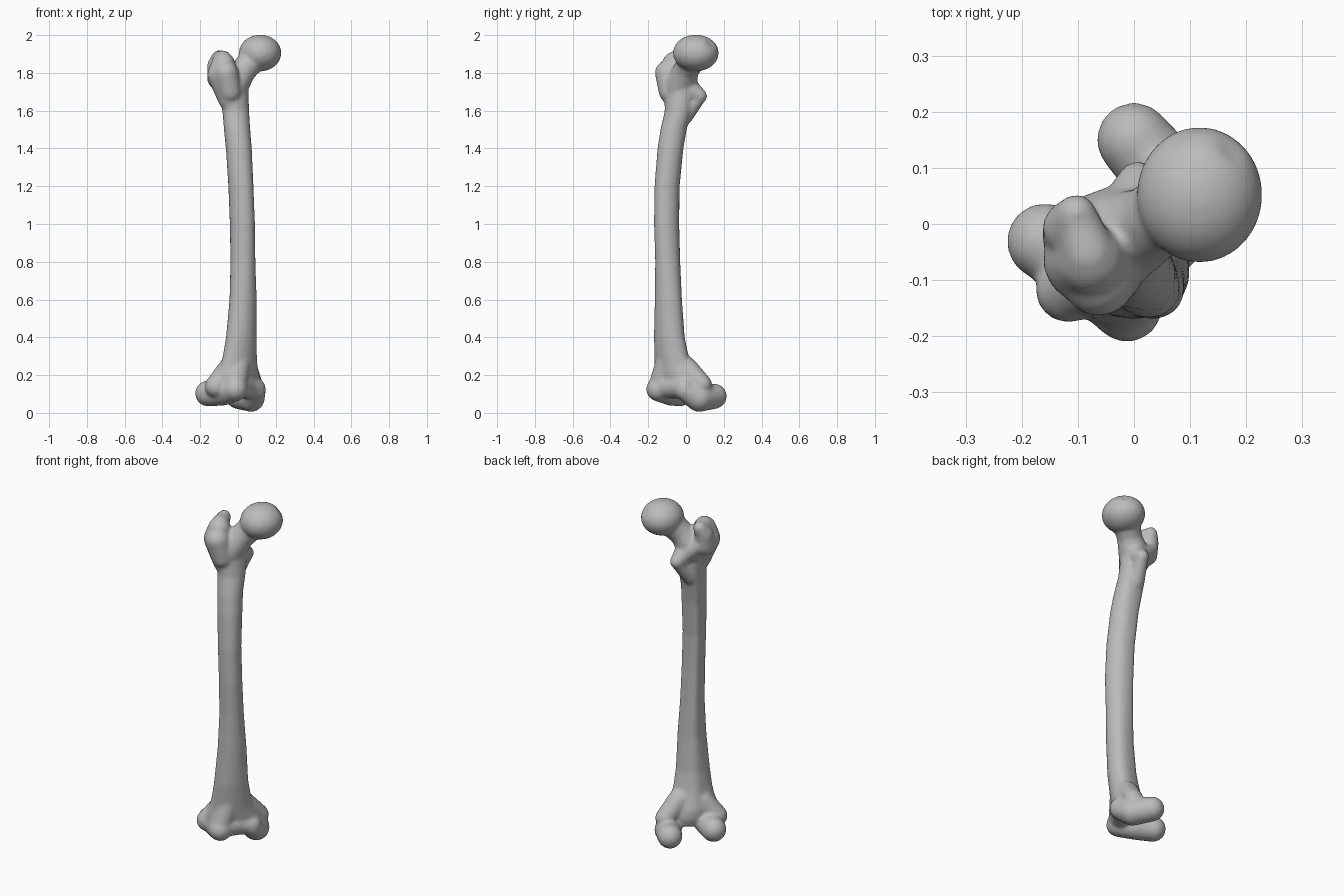
import bpy
import bmesh
from math import cos, sin, pi
from mathutils import Vector, Matrix

if "Cube" in bpy.data.objects:
    bpy.data.objects.remove(bpy.data.objects["Cube"])

bone_grey = bpy.data.materials.new("bone_grey")
bone_grey.use_nodes = True
COLOUR = (0.5, 0.5, 0.5, 1)
bone_grey.diffuse_color = COLOUR
bone_grey.node_tree.nodes["Principled BSDF"].inputs["Base Color"].default_value = COLOUR

# Anatomical axes, turned 45 degrees: m = inner side, p = back
TURN = Matrix.Rotation(pi / 4, 4, 'Z')
bone = bmesh.new()


def add_part(part, matrix=Matrix()):
    """Merge a finished part into the bone."""
    bmesh.ops.transform(part, matrix=matrix, verts=part.verts)
    bmesh.ops.recalc_face_normals(part, faces=part.faces)
    mesh = bpy.data.meshes.new("part")
    part.to_mesh(mesh)
    part.free()
    bone.from_mesh(mesh)
    bpy.data.meshes.remove(mesh)


def limb(*balls, matrix=TURN):
    """Tapered rounded bar through balls given as (m, p, z, radius)."""
    for a, b in zip(balls, balls[1:]):
        part = bmesh.new()
        for m, p, z, r in (a, b):
            bmesh.ops.create_icosphere(part, subdivisions=3, radius=r,
                                       matrix=Matrix.Translation((m, p, z)))
        bmesh.ops.delete(part, geom=part.faces[:] + part.edges[:], context='EDGES_FACES')
        hull = bmesh.ops.convex_hull(part, input=part.verts[:])
        inside = [v for v in part.verts if not v.link_faces]
        bmesh.ops.delete(part, geom=inside, context='VERTS')
        add_part(part, matrix)


# Shaft: ovals (z, centre m, centre p, half m, half p) with a ridge down the back
SECTIONS = [
    (0.10, -0.02, -0.03, 0.12, 0.07), (0.15, -0.03, -0.03, 0.155, 0.085),
    (0.20, -0.04, -0.035, 0.14, 0.09), (0.25, -0.045, -0.045, 0.118, 0.086),
    (0.30, -0.047, -0.055, 0.106, 0.082), (0.40, -0.050, -0.069, 0.092, 0.078),
    (0.60, -0.047, -0.080, 0.078, 0.074), (0.80, -0.050, -0.082, 0.066, 0.074),
    (1.00, -0.056, -0.084, 0.063, 0.077), (1.20, -0.060, -0.077, 0.063, 0.077),
    (1.40, -0.055, -0.056, 0.068, 0.077), (1.50, -0.050, -0.038, 0.070, 0.077),
    (1.60, -0.038, -0.016, 0.076, 0.073), (1.70, -0.042, -0.004, 0.090, 0.074),
    (1.79, -0.055, 0.000, 0.095, 0.070)]
SIDES = 32
shaft = bmesh.new()
rings = []
for z, m, p, hm, hp in SECTIONS:
    ring = []
    for i in range(SIDES):
        a = 2 * pi * i / SIDES
        back = max(sin(a), 0)
        slim = 1 - 0.16 * back * (1 - back ** 8)
        ring.append(shaft.verts.new((m + hm * cos(a) * slim, p + hp * sin(a) * slim, z)))
    rings.append(ring)
for low, high in zip(rings, rings[1:]):
    for i in range(SIDES):
        j = (i + 1) % SIDES
        shaft.faces.new((low[i], low[j], high[j], high[i]))
shaft.faces.new(rings[0][::-1])
shaft.faces.new(rings[-1])
add_part(shaft, TURN)

# Ball head with a small pit on its inner side
head = bmesh.new()
bmesh.ops.create_icosphere(head, subdivisions=5, radius=1)
pit = Vector((0.5, 0.65, 0.5)).normalized()
for v in head.verts:
    v.co *= 1 - 0.09 * max(0, 1 - (v.co - pit).length / 0.3)
add_part(head, Matrix.Translation((0.117, 0.052, 1.905)) @ Matrix.Diagonal((0.112, 0.121, 0.097, 1)))

# Neck, in plain x and y
limb((0.09, 0.04, 1.885, 0.075), (0.03, 0.0, 1.815, 0.068), (-0.03, -0.03, 1.73, 0.085),
     matrix=Matrix())

# Large outer knob with its hooked back ridge
limb((-0.075, -0.01, 1.66, 0.06), (-0.105, 0.015, 1.79, 0.078), (-0.10, 0.01, 1.85, 0.062))
limb((-0.09, -0.03, 1.70, 0.06), (-0.115, -0.025, 1.80, 0.066))
limb((-0.09, 0.06, 1.77, 0.058), (-0.085, 0.075, 1.84, 0.05), (-0.06, 0.085, 1.885, 0.036))
limb((-0.06, 0.085, 1.88, 0.036), (-0.095, 0.02, 1.87, 0.05))

# Small inner knob and the ridge joining both knobs
limb((-0.02, 0.0, 1.73, 0.07), (0.058, 0.048, 1.677, 0.038))
limb((0.03, 0.03, 1.69, 0.04), (-0.07, 0.07, 1.78, 0.045))
limb((0.058, 0.048, 1.677, 0.036), (-0.02, 0.01, 1.57, 0.045))

# Outer and inner knuckles, running front to back
limb((-0.113, -0.095, 0.125, 0.064), (-0.112, 0.0, 0.108, 0.07), (-0.134, 0.09, 0.103, 0.069))
limb((0.06, -0.07, 0.12, 0.055), (0.098, 0.0, 0.078, 0.073), (0.106, 0.106, 0.088, 0.067))

# Side bumps above the knuckles
limb((-0.165, 0.0, 0.14, 0.06), (-0.09, -0.02, 0.23, 0.06))
limb((0.113, 0.005, 0.15, 0.055), (0.03, -0.03, 0.24, 0.06))

# Front groove between the knuckles
limb((-0.10, -0.085, 0.14, 0.062), (0.0, -0.06, 0.14, 0.065), (0.06, -0.07, 0.13, 0.055))
limb((-0.11, -0.085, 0.14, 0.062), (-0.06, -0.07, 0.28, 0.065))

mesh = bpy.data.meshes.new("thigh_bone")
bone.to_mesh(mesh)
bone.free()
mesh.materials.append(bone_grey)
thigh_bone = bpy.data.objects.new("thigh_bone", mesh)
bpy.context.collection.objects.link(thigh_bone)

# Fuse the parts and soften the joins
fuse = thigh_bone.modifiers.new("fuse", 'REMESH')
fuse.mode = 'VOXEL'
fuse.voxel_size = 0.008
fuse.use_smooth_shade = True
soften = thigh_bone.modifiers.new("soften", 'SMOOTH')
soften.factor = 0.5
soften.iterations = 14
